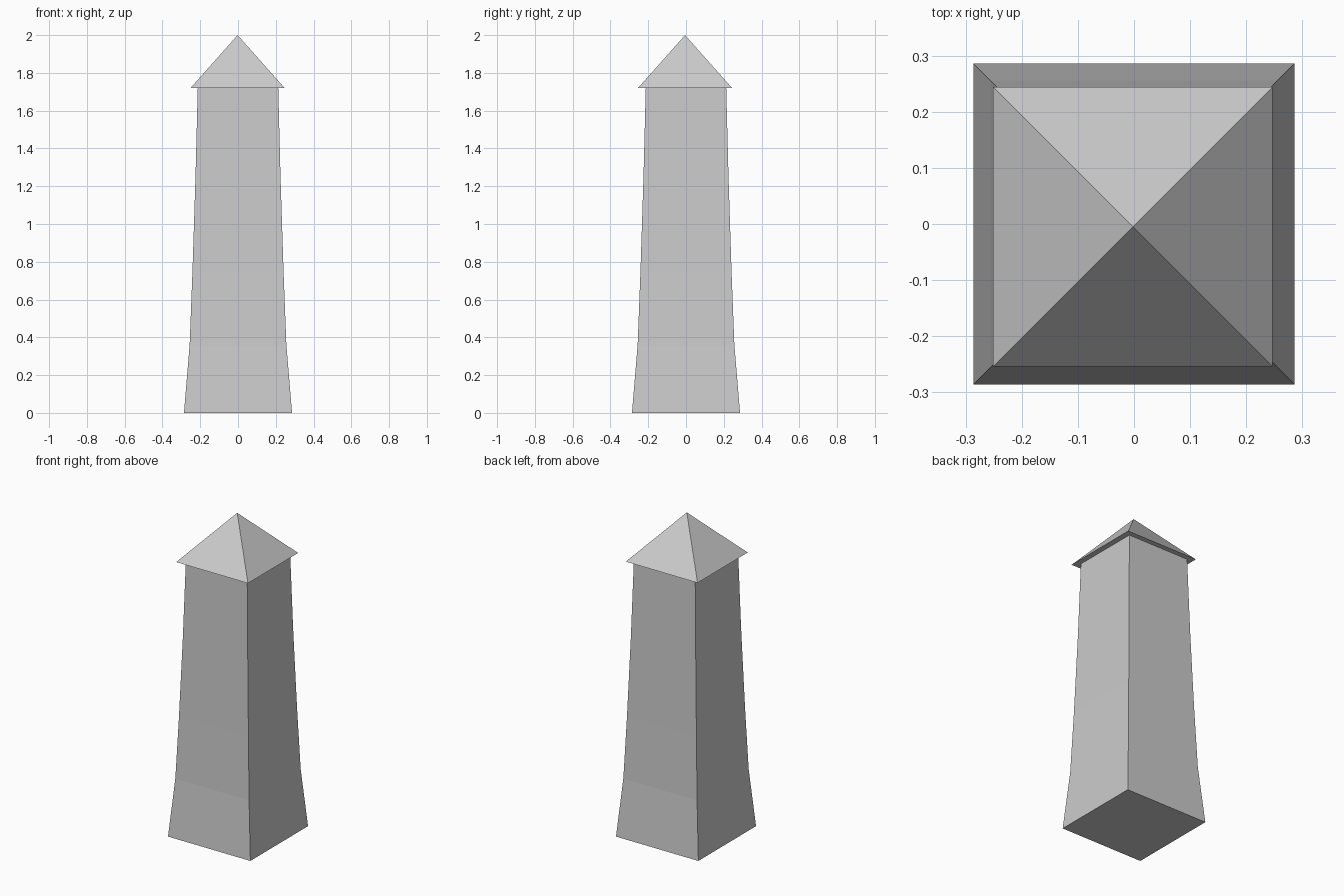
import bpy, bmesh

if "Cube" in bpy.data.objects:
    bpy.data.objects.remove(bpy.data.objects["Cube"])


def square_loft(name, profile, centre=(0, 0)):
    """Stack square rings of (half width, z); a zero width makes an apex."""
    bm = bmesh.new()
    cx, cy = centre
    rings = []
    for h, z in profile:
        corners = [(-1, -1), (1, -1), (1, 1), (-1, 1)] if h > 0 else [(0, 0)]
        rings.append([bm.verts.new((cx + sx * h, cy + sy * h, z)) for sx, sy in corners])
    for low, high in zip(rings, rings[1:]):
        for i in range(4):
            j = (i + 1) % 4
            top = [high[j], high[i]] if len(high) == 4 else [high[0]]
            bm.faces.new([low[i], low[j]] + top)
    # end caps
    for ring in (rings[0], rings[-1]):
        if len(ring) == 4:
            bm.faces.new(ring)
    bmesh.ops.recalc_face_normals(bm, faces=bm.faces)
    mesh = bpy.data.meshes.new(name)
    bm.to_mesh(mesh)
    bm.free()
    obj = bpy.data.objects.new(name, mesh)
    bpy.context.collection.objects.link(obj)
    return obj


# Tapering shaft with a flared foot
square_loft("tower_shaft", [(0.286, 0), (0.256, 0.36), (0.241, 0.75),
                            (0.225, 1.25), (0.213, 1.72)])

# Overhanging pyramid roof
square_loft("pyramid_roof", [(0.249, 1.72), (0, 2.0)], centre=(-0.002, -0.005))
